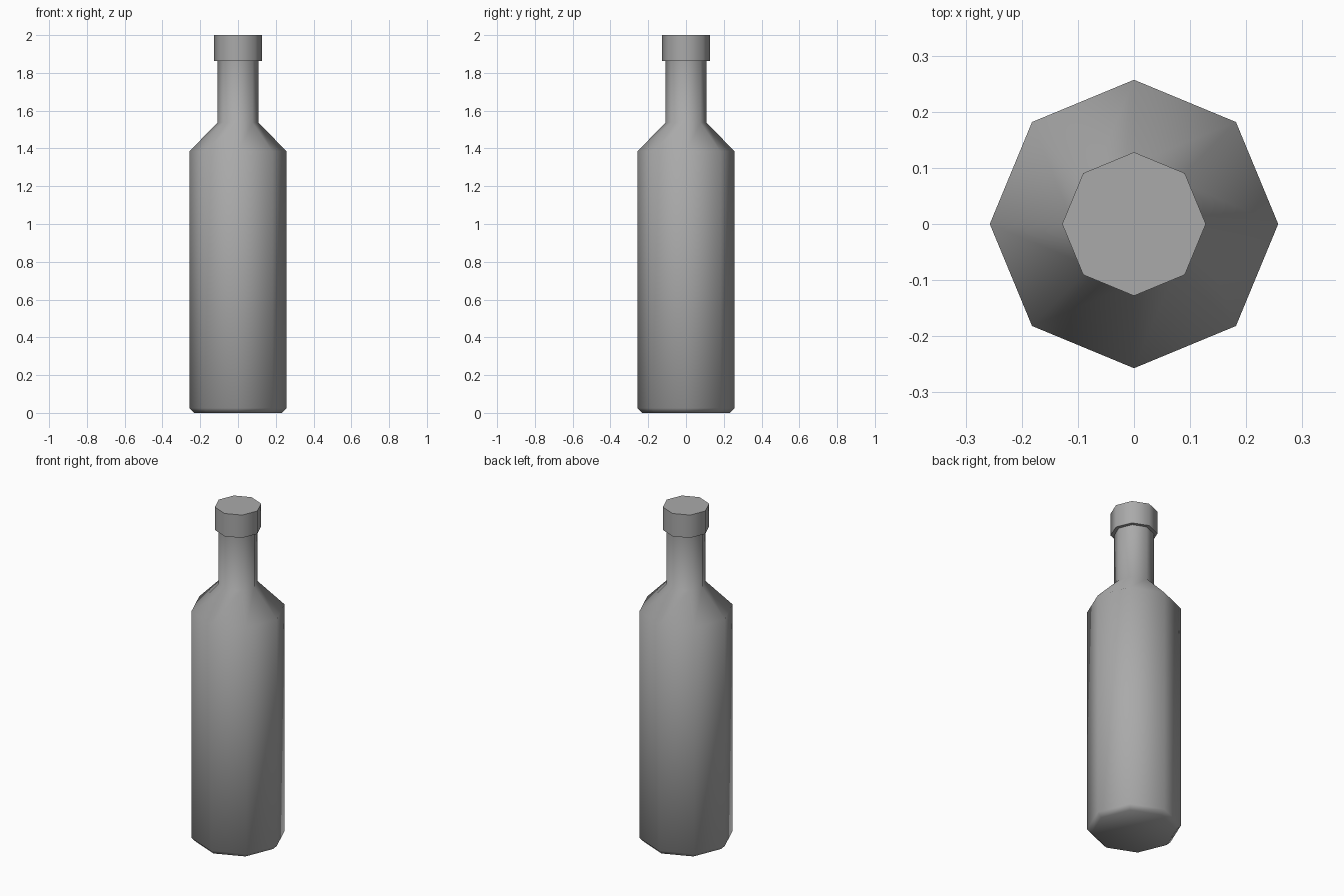
import bpy
import math

SIDES = 8

cube = bpy.data.objects.get("Cube")
if cube:
    bpy.data.objects.remove(cube, do_unlink=True)

grey = bpy.data.materials.new("plain_grey")
grey.use_nodes = True
colour = (0.4, 0.4, 0.4, 1)
grey.diffuse_color = colour
grey.node_tree.nodes["Principled BSDF"].inputs["Base Color"].default_value = colour


def lathe(name, profile):
    """Turn a (radius, height) profile around z and close both ends."""
    verts = [(r * math.cos(math.tau * i / SIDES), r * math.sin(math.tau * i / SIDES), z)
             for r, z in profile for i in range(SIDES)]
    faces = [list(reversed(range(SIDES)))]
    for ring in range(len(profile) - 1):
        a = ring * SIDES
        b = a + SIDES
        for i in range(SIDES):
            j = (i + 1) % SIDES
            faces.append([a + i, a + j, b + j, b + i])
    faces.append(list(range(len(verts) - SIDES, len(verts))))

    mesh = bpy.data.meshes.new(name)
    mesh.from_pydata(verts, [], faces)
    mesh.materials.append(grey)
    obj = bpy.data.objects.new(name, mesh)
    bpy.context.collection.objects.link(obj)

    # Soft sides and shoulder, crisp rims
    bpy.ops.object.select_all(action="DESELECT")
    obj.select_set(True)
    bpy.context.view_layer.objects.active = obj
    bpy.ops.object.shade_smooth_by_angle(angle=math.radians(60))
    return obj


# Bottle: bevelled foot, straight body, sloping shoulder, slim neck, wide lip
lathe("bottle", [
    (0.232, 0),
    (0.257, 0.025),
    (0.257, 1.385),
    (0.108, 1.537),
    (0.108, 1.863),
    (0.128, 1.863),
    (0.128, 2),
])
